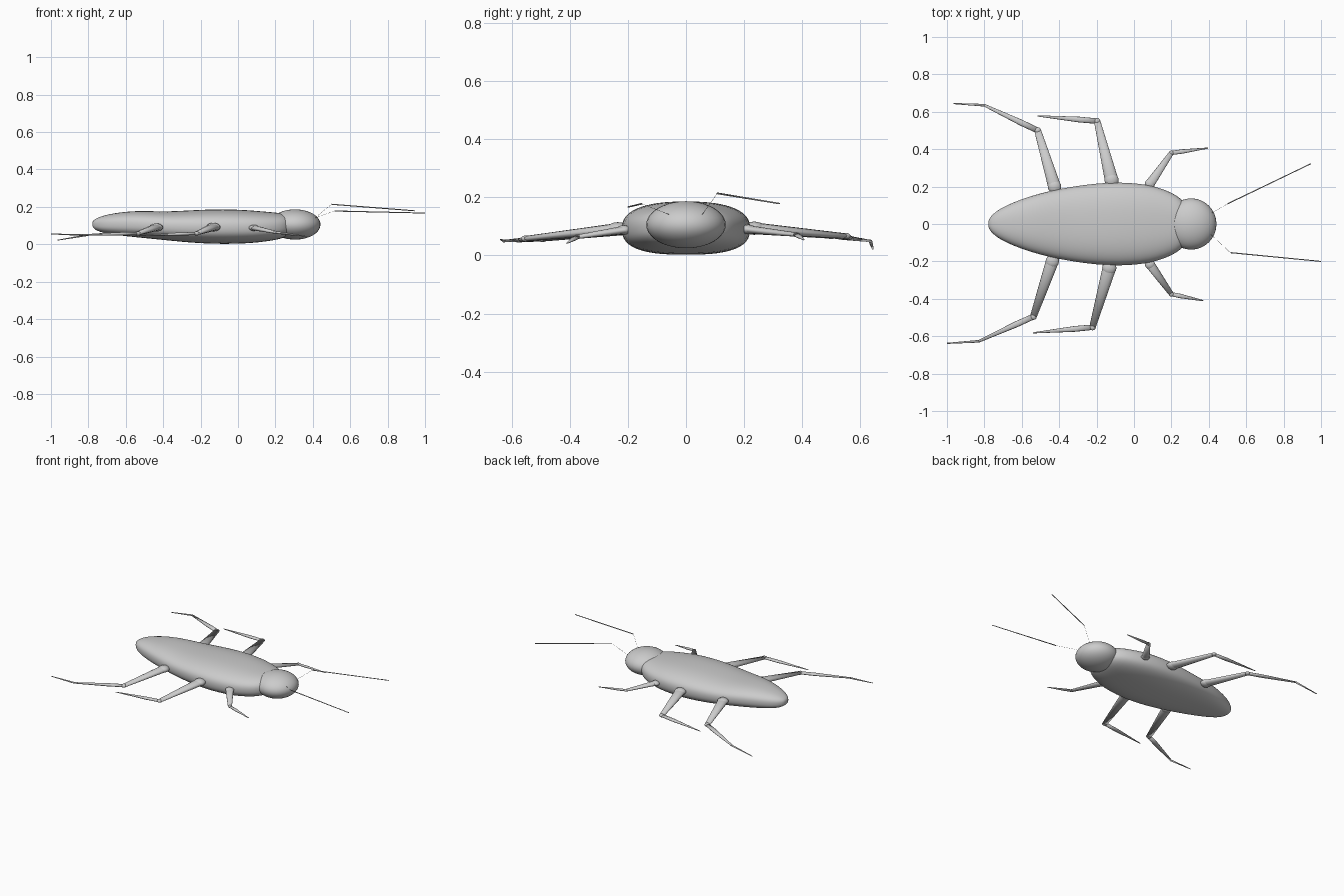
import bpy, bmesh, math
from mathutils import Vector

if "Cube" in bpy.data.objects:
    bpy.data.objects.remove(bpy.data.objects["Cube"])

shell = bpy.data.materials.new("light_grey")
shell.diffuse_color = (0.6, 0.6, 0.6, 1)
shell.use_nodes = True
shell.node_tree.nodes["Principled BSDF"].inputs["Base Color"].default_value = shell.diffuse_color


def finish(name, bm, subsurf=0):
    bmesh.ops.recalc_face_normals(bm, faces=bm.faces)
    mesh = bpy.data.meshes.new(name)
    bm.to_mesh(mesh)
    bm.free()
    mesh.materials.append(shell)
    for p in mesh.polygons:
        p.use_smooth = True
    ob = bpy.data.objects.new(name, mesh)
    bpy.context.collection.objects.link(ob)
    if subsurf:
        mod = ob.modifiers.new("smooth", 'SUBSURF')
        mod.levels = mod.render_levels = subsurf
    return ob


def loft(bm, rings):
    """Skin a list of point rings and cap both ends."""
    rows = [[bm.verts.new(p) for p in ring] for ring in rings]
    n = len(rows[0])
    for a, b in zip(rows, rows[1:]):
        for i in range(n):
            j = (i + 1) % n
            bm.faces.new((a[i], a[j], b[j], b[i]))
    bm.faces.new(rows[0])
    bm.faces.new(rows[-1][::-1])


def ellipsoid(bm, centre, radii, u=24, v=16):
    made = bmesh.ops.create_uvsphere(bm, u_segments=u, v_segments=v, radius=1)
    for vert in made["verts"]:
        vert.co = Vector(c + r * k for c, r, k in zip(centre, radii, vert.co))


def limb(bm, stations, flat=1.0, sides=12):
    """Tapered tube through (x, y, z, radius) stations, flattened in z."""
    pts = [Vector(s[:3]) for s in stations]
    rings = []
    for k, s in enumerate(stations):
        d = (pts[min(k + 1, len(pts) - 1)] - pts[max(k - 1, 0)]).normalized()
        side = d.cross(Vector((0, 0, 1))).normalized()
        up = side.cross(d)
        rings.append([pts[k] + s[3] * (side * math.cos(t) + up * math.sin(t) * flat)
                      for t in (2 * math.pi * i / sides for i in range(sides))])
    loft(bm, rings)


# Body: x, half width, bottom z, top z
sections = [
    (-0.779, 0.016, 0.096, 0.120), (-0.770, 0.036, 0.082, 0.132),
    (-0.745, 0.062, 0.068, 0.145), (-0.70, 0.092, 0.056, 0.160),
    (-0.60, 0.135, 0.043, 0.176), (-0.50, 0.165, 0.033, 0.179),
    (-0.40, 0.188, 0.023, 0.175), (-0.30, 0.205, 0.013, 0.179),
    (-0.20, 0.218, 0.005, 0.185), (-0.08, 0.225, 0.001, 0.188),
    (0.04, 0.216, 0.004, 0.184), (0.12, 0.200, 0.011, 0.177),
    (0.20, 0.170, 0.022, 0.170), (0.25, 0.138, 0.036, 0.164),
    (0.28, 0.100, 0.055, 0.150), (0.30, 0.045, 0.085, 0.125)]


def body_ring(x, w, lo, hi, n=32):
    ring = []
    for i in range(n):
        t = 2 * math.pi * i / n
        c, s = math.cos(t), math.sin(t)
        e = 2 / (2.4 if s > 0 else 2.7)
        ring.append((x, w * math.copysign(abs(c) ** e, c),
                     (lo + hi) / 2 + (hi - lo) / 2 * math.copysign(abs(s) ** e, s)))
    return ring


bm = bmesh.new()
loft(bm, [body_ring(*s) for s in sections])
finish("body", bm, 1)

# Head
bm = bmesh.new()
ellipsoid(bm, (0.305, 0, 0.106), (0.136, 0.137, 0.081), 32, 20)
finish("head", bm)

# Legs: hip, knee, ankle and tip positions, then hip and knee radii
legs = {
    "hind_leg_left": [(-0.425, 0.20, 0.094), (-0.515, 0.50, 0.068), (-0.80, 0.635, 0.05), (-0.965, 0.644, 0.022), 0.036, 0.018],
    "hind_leg_right": [(-0.437, -0.20, 0.090), (-0.538, -0.495, 0.058), (-0.83, -0.627, 0.05), (-1.0, -0.638, 0.055), 0.036, 0.018],
    "middle_leg_left": [(-0.120, 0.235, 0.094), (-0.197, 0.55, 0.067), (-0.515, 0.578, 0.052), None, 0.038, 0.017],
    "middle_leg_right": [(-0.132, -0.235, 0.092), (-0.222, -0.552, 0.058), (-0.54, -0.582, 0.046), None, 0.038, 0.017],
    "front_leg_left": [(0.085, 0.215, 0.090), (0.20, 0.38, 0.072), (0.395, 0.406, 0.054), None, 0.027, 0.013],
    "front_leg_right": [(0.085, -0.215, 0.088), (0.20, -0.375, 0.064), (0.37, -0.410, 0.042), None, 0.027, 0.013],
}
FLAT = 0.55
for name, (hip, knee, ankle, tip, r_hip, r_knee) in legs.items():
    bm = bmesh.new()
    root = (hip[0] + 0.01, hip[1] * 0.8, hip[2] + 0.004)
    limb(bm, [(*root, r_hip * 0.8), (*hip, r_hip * 0.95), (*knee, r_knee)], FLAT)
    ellipsoid(bm, hip, (r_hip, r_hip, r_hip * 0.6), 16, 10)
    ellipsoid(bm, knee, (r_knee, r_knee, r_knee * 0.65), 12, 8)
    mid = Vector(knee).lerp(Vector(ankle), 0.3)
    limb(bm, [(*knee, r_knee * 0.85), (*mid, r_knee * 0.9),
              (*ankle, 0.007 if tip else 0.003)], FLAT)
    if tip:
        limb(bm, [(*ankle, 0.007), (*tip, 0.003)], 0.7)
    finish(name, bm)

# Antennae: hair-thin stalk from the head, then a thicker whip
antennae = {
    "antenna_left": [(0.41, 0.055, 0.14), (0.50, 0.108, 0.214), (0.945, 0.322, 0.179)],
    "antenna_right": [(0.41, -0.055, 0.14), (0.515, -0.153, 0.178), (1.0, -0.20, 0.167)],
}
for name, (base, bend, end) in antennae.items():
    bm = bmesh.new()
    limb(bm, [(*base, 0.0006), (*bend, 0.0006)], sides=6)
    limb(bm, [(*bend, 0.003), (*end, 0.0025)], sides=8)
    finish(name, bm)
